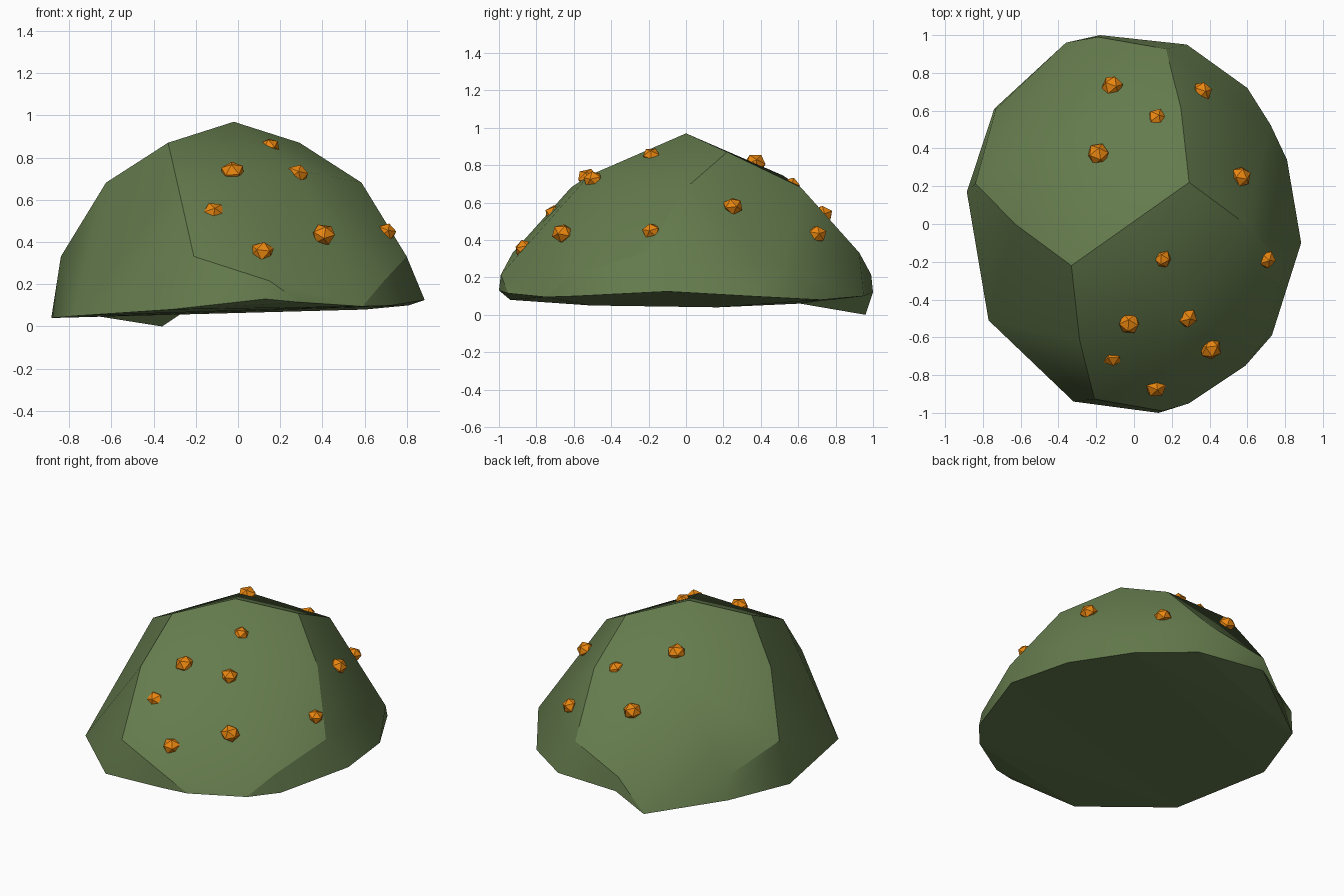
import bpy, bmesh, math, random
from mathutils import Vector, Matrix

if "Cube" in bpy.data.objects:
    bpy.data.objects.remove(bpy.data.objects["Cube"])

random.seed(4)
PHI = (1 + 5 ** 0.5) / 2


def material(name, col):
    m = bpy.data.materials.new(name)
    m.diffuse_color = (*col, 1)
    m.use_nodes = True
    m.node_tree.nodes["Principled BSDF"].inputs["Base Color"].default_value = m.diffuse_color
    return m


def finish(bm, name, mat):
    me = bpy.data.meshes.new(name)
    bm.to_mesh(me)
    bm.free()
    ob = bpy.data.objects.new(name, me)
    me.materials.append(mat)
    bpy.context.collection.objects.link(ob)
    return ob


def hull(points):
    bm = bmesh.new()
    for p in points:
        bm.verts.new(p)
    bmesh.ops.convex_hull(bm, input=bm.verts)
    return bm


green = material("leaf_green", (0.13, 0.2, 0.075))
orange = material("berry_orange", (0.82, 0.24, 0.005))

# Bush dome: rounded dodecahedron, each pentagon a fan around its centre
centres = []
for a in (-1, 1):
    for b in (-PHI, PHI):
        centres += [Vector(p).normalized() for p in ((0, a, b), (a, b, 0), (b, 0, a))]
ico = hull(centres)
corners = [f.calc_center_median().normalized() for f in ico.faces]
mids = [((e.verts[0].co + e.verts[1].co) / 2).normalized() for e in ico.edges]
ico.free()
bm = hull(centres + corners + mids)

# Pentagon outlines are creased, pentagon interiors are smooth
for f in bm.faces:
    f.smooth = True
for e in bm.edges:
    e.smooth = any((v.co - c).length < 1e-3 for v in e.verts for c in centres)

# Turn and stretch the dome, then trim the slightly tilted underside
shape = (Matrix.Translation((-0.02, 0, -0.54))
         @ Matrix.Diagonal((1.03, 1.165, 1.51, 1))
         @ Matrix.Rotation(math.radians(32), 4, 'Z'))
bmesh.ops.transform(bm, matrix=shape, verts=bm.verts)
bmesh.ops.bisect_plane(bm, geom=bm.verts[:] + bm.edges[:] + bm.faces[:],
                       plane_co=(0, 0, 0.085), plane_no=(-0.035, 0, 1),
                       clear_inner=True)

# Irregular rim: pull the cut edge onto a few uneven points, one drooping
rim_points = [Vector(p) for p in (
    (-.18, 1.0, .12), (-.36, .96, 0), (-.74, .61, .06), (-.885, .17, .04),
    (-.77, -.51, .05), (-.32, -.94, .08), (.13, -1.0, .13), (.29, -.95, .115),
    (.59, -.75, .095), (.73, -.59, .1), (.885, -.1, .125), (.81, .34, .1),
    (.60, .72, .08), (.28, .95, .1))]
pulled = [v for v in bm.verts if v.is_boundary]
# The left pentagon's centre is folded into the rim as well
side = Vector((-.76, -.47, .26))
pulled.append(min(bm.verts, key=lambda v: (v.co - side).length))
for v in pulled:
    v.co = min(rim_points, key=lambda p: (p.xy - v.co.xy).length)
bmesh.ops.remove_doubles(bm, verts=pulled, dist=1e-4)

# Flat underside
rim = [e for e in bm.edges if e.is_boundary]
for e in rim:
    e.smooth = False
base = bmesh.ops.holes_fill(bm, edges=rim, sides=0)['faces']
for f in base:
    f.smooth = False
bmesh.ops.triangulate(bm, faces=base)
bmesh.ops.recalc_face_normals(bm, faces=bm.faces)
finish(bm, "bush", green)

# Berries: x, y, z, radius
berries = [
    (-.115, .73, .535, .058), (.12, .56, .69, .053), (-.19, .37, .81, .06),
    (.36, .70, .43, .055), (.565, .25, .58, .056), (.15, -.185, .85, .05),
    (.70, -.185, .445, .052), (-.025, -.525, .73, .06), (.28, -.495, .72, .056),
    (-.115, -.70, .54, .056), (.405, -.66, .435, .06), (.115, -.86, .35, .06)]
for i, (x, y, z, r) in enumerate(berries):
    b = bmesh.new()
    m = (Matrix.Translation((x, y, z)) @ Matrix.Diagonal((1, 1, 0.88, 1))
         @ Matrix.Rotation(random.uniform(0, 6.28), 4, 'Z')
         @ Matrix.Rotation(random.uniform(0.3, 1.0), 4, 'X'))
    bmesh.ops.create_icosphere(b, subdivisions=1, radius=r, matrix=m)
    finish(b, f"berry_{i + 1}", orange)
